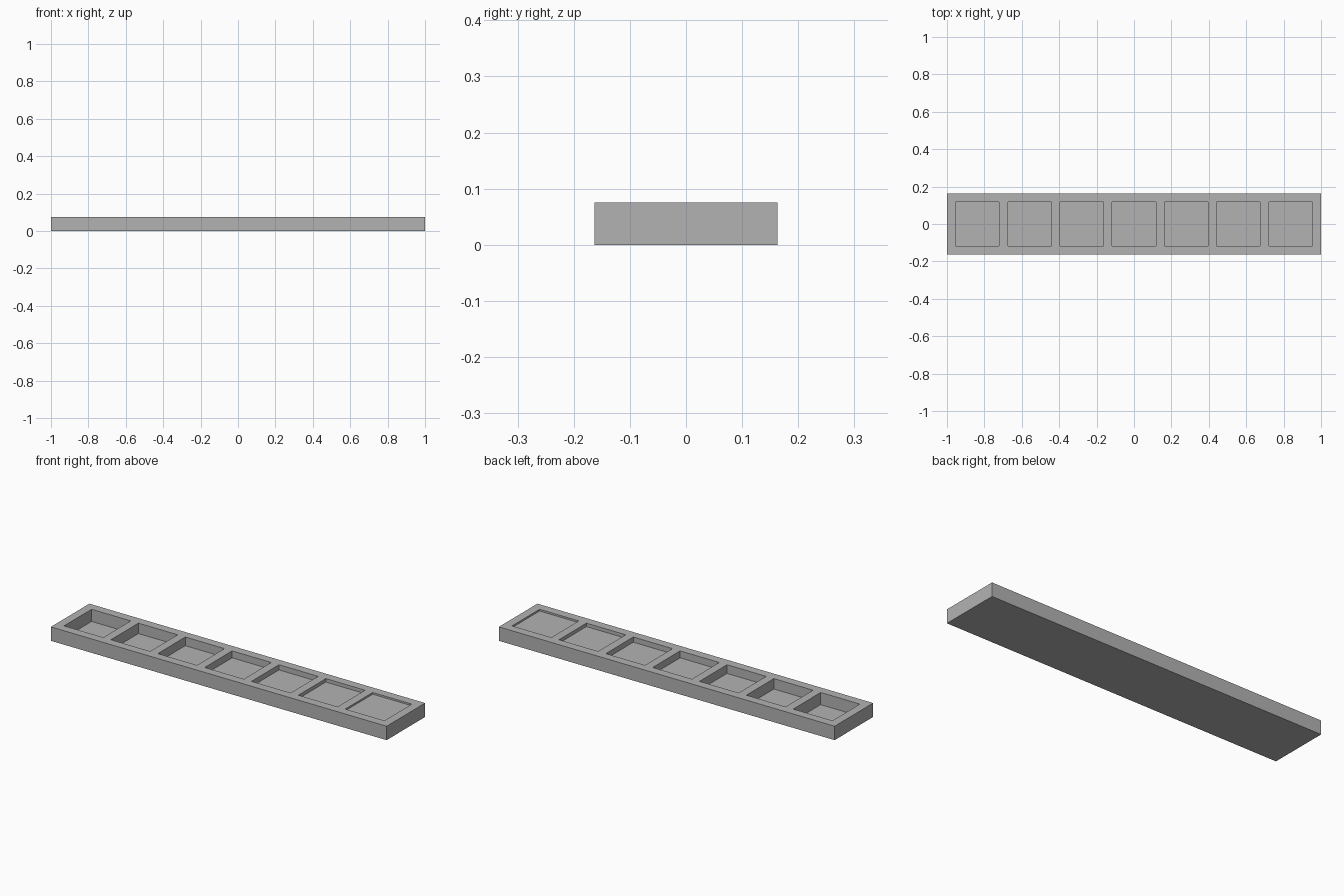
import bpy, bmesh

if "Cube" in bpy.data.objects:
    bpy.data.objects.remove(bpy.data.objects["Cube"])

LENGTH, WIDTH, HEIGHT = 2.0, 0.327, 0.075
COUNT, PITCH, POCKET = 7, 0.2791, 0.2335

grey = bpy.data.materials.new("plain_grey")
grey.diffuse_color = (0.45, 0.45, 0.45, 1)
grey.use_nodes = True
grey.node_tree.nodes["Principled BSDF"].inputs["Base Color"].default_value = grey.diffuse_color

bm = bmesh.new()

# Grid lines of the top face: outer edges plus the sides of every pocket
xs = [-LENGTH / 2]
for i in range(COUNT):
    cx = (i - (COUNT - 1) / 2) * PITCH
    xs += [cx - POCKET / 2, cx + POCKET / 2]
xs.append(LENGTH / 2)
ys = [-WIDTH / 2, -POCKET / 2, POCKET / 2, WIDTH / 2]
top = [[bm.verts.new((x, y, HEIGHT)) for y in ys] for x in xs]


def wall(a, b, za):
    """Face dropping from edge a-b down to height za."""
    lower = [bm.verts.new((v.co.x, v.co.y, za)) for v in (b, a)]
    bm.faces.new([a, b] + lower)


# Rim cells stay at the top, pocket cells get a floor and four walls
for i in range(len(xs) - 1):
    for j in range(3):
        ring = [top[i][j], top[i + 1][j], top[i + 1][j + 1], top[i][j + 1]]
        if j == 1 and i % 2 == 1:
            # Pockets get shallower by an eighth of the height towards +x
            floor = HEIGHT * (1 + (i - 1) // 2) / (COUNT + 1)
            bm.faces.new([bm.verts.new((v.co.x, v.co.y, floor)) for v in ring])
            for k in range(4):
                wall(ring[k], ring[(k + 1) % 4], floor)
        else:
            bm.faces.new(ring)

# Outer sides and underside
outline = ([c[0] for c in top] + top[-1][1:]
           + [c[3] for c in reversed(top[:-1])] + [top[0][2], top[0][1]])
for k, v in enumerate(outline):
    wall(v, outline[(k + 1) % len(outline)], 0)
bm.faces.new([bm.verts.new((v.co.x, v.co.y, 0)) for v in outline])

# Weld the parts and merge coplanar cells into clean flat faces
bmesh.ops.remove_doubles(bm, verts=bm.verts, dist=1e-5)
bmesh.ops.recalc_face_normals(bm, faces=bm.faces)
bmesh.ops.dissolve_limit(bm, angle_limit=0.01, verts=bm.verts, edges=bm.edges)

mesh = bpy.data.meshes.new("stepped_pocket_bar")
bm.to_mesh(mesh)
bm.free()
mesh.materials.append(grey)
bar = bpy.data.objects.new("stepped_pocket_bar", mesh)
bpy.context.collection.objects.link(bar)
